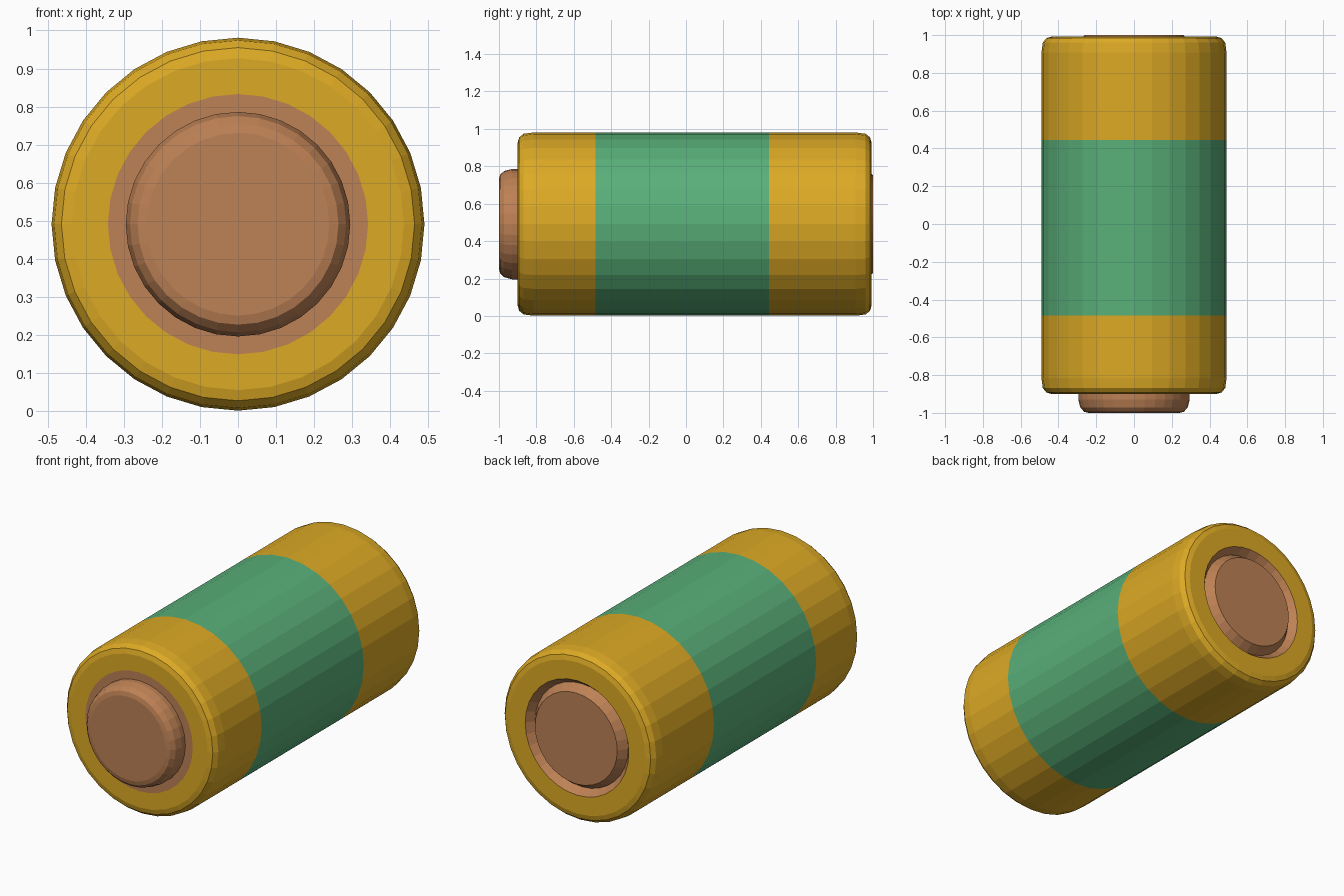
import bpy, bmesh, math

if "Cube" in bpy.data.objects:
    bpy.data.objects.remove(bpy.data.objects["Cube"])

SIDES = 32
CENTRE_Z = 0.491


def material(name, rgb):
    m = bpy.data.materials.new(name)
    m.diffuse_color = (*rgb, 1)
    m.use_nodes = True
    m.node_tree.nodes["Principled BSDF"].inputs["Base Color"].default_value = m.diffuse_color
    return m


gold = material("gold", (0.72, 0.40, 0.018))
green = material("green", (0.10, 0.43, 0.19))
copper = material("copper", (0.51, 0.22, 0.09))


def lathe(name, profile, mat):
    """Turn (radius, y) points, listed front to back, around the y axis."""
    bm = bmesh.new()
    rings = []
    for r, y in profile:
        ring = []
        for i in range(SIDES):
            a = 2 * math.pi * i / SIDES
            ring.append(bm.verts.new((r * math.cos(a), y, CENTRE_Z + r * math.sin(a))))
        rings.append(ring)
    for lo, hi in zip(rings, rings[1:]):
        for i in range(SIDES):
            j = (i + 1) % SIDES
            bm.faces.new((lo[i], hi[i], hi[j], lo[j]))
    # close a flat disc at the narrow end of a terminal
    if mat is copper:
        if profile[0][0] < profile[-1][0]:
            bm.faces.new(rings[0])
        else:
            bm.faces.new(rings[-1][::-1])
    mesh = bpy.data.meshes.new(name)
    bm.to_mesh(mesh)
    bm.free()
    mesh.materials.append(mat)
    ob = bpy.data.objects.new(name, mesh)
    bpy.context.collection.objects.link(ob)
    return ob


# Rounded shoulder: (radius, distance in from the end face)
shoulder = [(0.436, 0.0), (0.464, 0.008), (0.483, 0.032), (0.49, 0.085)]

# Casing: gold ends with a flush green sleeve between
lathe("front_casing", [(0.342, -0.90)] + [(r, -0.90 + d) for r, d in shoulder]
      + [(0.49, -0.485)], gold)
lathe("middle_sleeve", [(0.49, -0.485), (0.49, 0.445)], green)
lathe("back_casing", [(0.49, 0.445)] + [(r, 0.992 - d) for r, d in reversed(shoulder)]
      + [(0.33, 0.992)], gold)

# Front terminal: rounded button on a flush collar
lathe("front_terminal", [(0.24, -1.0), (0.264, -0.994), (0.284, -0.972),
                         (0.295, -0.93), (0.295, -0.90), (0.342, -0.90)], copper)

# Back terminal: flat disc surrounded by a sloped groove
lathe("back_terminal", [(0.33, 0.992), (0.297, 0.95), (0.262, 1.0)], copper)
